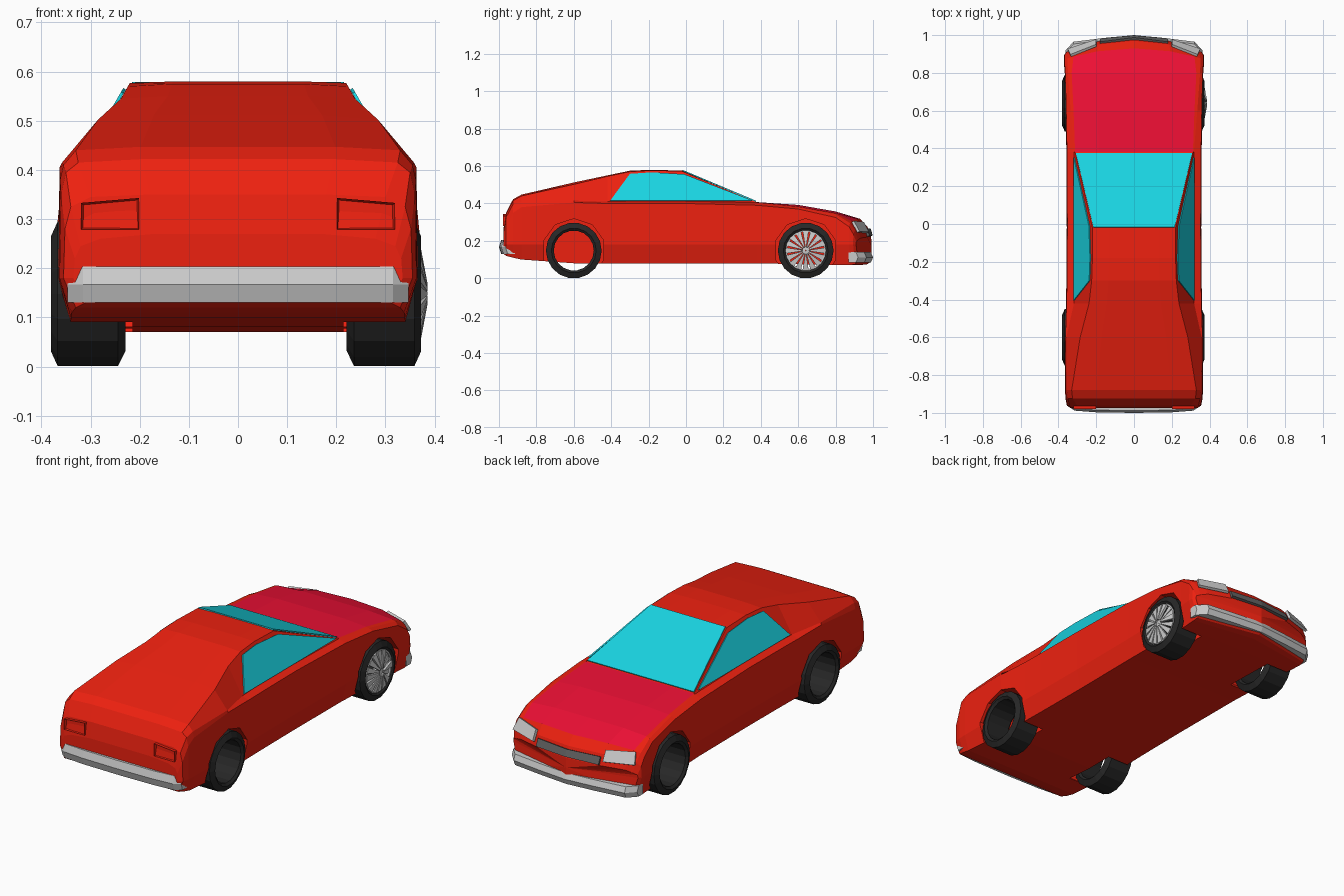
import bpy, bmesh, math
from mathutils import Matrix

if "Cube" in bpy.data.objects:
    bpy.data.objects.remove(bpy.data.objects["Cube"])


def material(name, rgb):
    m = bpy.data.materials.new(name)
    m.diffuse_color = (*rgb, 1)
    m.use_nodes = True
    m.node_tree.nodes["Principled BSDF"].inputs["Base Color"].default_value = m.diffuse_color
    return m


RED = material("red_paint", (0.85, 0.015, 0.005))
CRIMSON = material("crimson_paint", (0.85, 0.005, 0.035))
GLASS = material("glass", (0.01, 0.65, 0.75))
RUBBER = material("rubber", (0.02, 0.02, 0.02))
DARK = material("dark_grey", (0.12, 0.12, 0.12))


def make(name, verts, faces, mats=()):
    me = bpy.data.meshes.new(name)
    me.from_pydata(verts, [], faces)
    bm = bmesh.new()
    bm.from_mesh(me)
    bmesh.ops.recalc_face_normals(bm, faces=bm.faces)
    bm.to_mesh(me)
    bm.free()
    ob = bpy.data.objects.new(name, me)
    bpy.context.collection.objects.link(ob)
    for m in mats:
        me.materials.append(m)
    return ob


def panel(name, lower, upper, mat=None, mirror=False, thick=0.008):
    """Thin sheet between two matching edge lines."""
    n = len(lower)
    faces = [(i, i + 1, n + i + 1, n + i) for i in range(n - 1)]
    ob = make(name, lower + upper, faces, [mat] if mat else [])
    s = ob.modifiers.new("thickness", 'SOLIDIFY')
    s.thickness, s.offset = thick, 0
    if mirror:
        ob.modifiers.new("mirror", 'MIRROR').use_clip = False
    return ob


def rings(count, size, closed):
    """Quads joining successive closed rings of points."""
    return [(i * size + j, i * size + (j + 1) % size,
             (i + 1) % count * size + (j + 1) % size, (i + 1) % count * size + j)
            for i in range(count if closed else count - 1) for j in range(size)]


# Body: lofted half sections, mirrored
# y, bottom z, half width, shoulder z, belt x z, roof edge x z, centre z
SECTIONS = [
    (-.975, .13, .335, .22, .32, .245, .28, .26, .27),
    (-.962, .12, .355, .28, .34, .325, .30, .345, .35),
    (-.925, .11, .363, .35, .35, .395, .325, .415, .422),
    (-.88, .10, .365, .38, .355, .41, .33, .44, .447),
    (-.6, .08, .366, .405, .358, .415, .285, .502, .512),
    (-.42, .08, .36, .40, .318, .41, .238, .545, .55),
    (-.3, .08, .358, .40, .315, .412, .224, .57, .575),
    (-.18, .08, .357, .40, .315, .412, .22, .577, .58),
    (-.02, .08, .356, .40, .315, .412, .22, .572, .575),
    (.38, .08, .358, .39, .317, .404, .312, .406, .407),
    (.6, .075, .362, .37, .335, .38, .32, .383, .392),
    (.8, .07, .367, .325, .35, .342, .33, .348, .357),
    (.93, .07, .372, .275, .352, .295, .32, .305, .318),
    (.97, .075, .37, .235, .345, .255, .31, .265, .275),
    (.99, .09, .36, .195, .335, .205, .3, .215, .22),
]
verts = []
for y, zb, xm, zs, xq, zq, xr, zr, zc in SECTIONS:
    half = [(0, zb), (xm - .025, zb), (xm, .18), (xm - .003, zs), (xq, zq),
            (xr, zr), (xr * .6, zc), (0, zc)]
    ring = half + [(-x, z) for x, z in half[-2:0:-1]]
    # swept-back nose corners
    verts += [(x, y - max(0, y - .8) * .45 * (x / .37) ** 2, z) for x, z in ring]
N, R = len(SECTIONS), 14
faces = rings(N, R, False)
for start, y in ((0, -.975), ((N - 1) * R, .992)):
    verts.append((0, y, .17))
    faces += [(start + j, start + (j + 1) % R, len(verts) - 1) for j in range(R)]
body = make("body", verts, faces, [RED, CRIMSON])
for p in body.data.polygons:          # crimson bonnet
    c = p.center
    cols = [v % R for v in p.vertices]
    if .38 < c.y < .94 and all(5 <= k <= 9 for k in cols) and c.z > .3:
        p.material_index = 1

# Wheels and wheel wells
WHEELS = [("rear", -.6), ("front", .64)]
WZ = .148


def lathe(name, profile, sides, x, y, mats, side=1):
    """Spin a closed (x, radius) profile about the axle."""
    vs = [(x + side * px, y + r * math.sin(2 * math.pi * (i + .5) / sides),
           WZ + r * math.cos(2 * math.pi * (i + .5) / sides))
          for i in range(sides) for px, r in profile]
    return make(name, vs, rings(sides, len(profile), True), mats)


TYRE = [(.225, .118), (.24, .149), (.363, .149), (.376, .12), (.366, .107), (.235, .107)]
for where, y in WHEELS:
    for label, s in (("right", 1), ("left", -1)):
        lathe(f"{where}_{label}_tyre", TYRE, 18, -.004, y, [RUBBER], s)
        bm = bmesh.new()
        bmesh.ops.create_cone(bm, cap_ends=True, segments=10, radius1=.168, radius2=.168, depth=.3,
                              matrix=Matrix.Translation((s * .365, y, .15)) @
                              Matrix.Rotation(math.pi / 2, 4, 'Y') @ Matrix.Rotation(math.pi / 10, 4, 'Z'))
        me = bpy.data.meshes.new("well_cutter")
        bm.to_mesh(me)
        bm.free()
        me.materials.append(RED)
        cutter = bpy.data.objects.new("well_cutter", me)
        bpy.context.collection.objects.link(cutter)
        cutter.hide_render = True
        cutter.hide_set(True)
        b = body.modifiers.new("wheel_well", 'BOOLEAN')
        b.object, b.operation, b.solver = cutter, 'DIFFERENCE', 'EXACT'

# Spoked rim on the one wheel that carries it
lathe("wheel_rim", [(.33, .108), (.366, .108), (.366, .1), (.33, .1)], 18, 0, .64, [])
lathe("wheel_hub", [(.345, .002), (.378, .002), (.376, .022), (.345, .022)], 12, 0, .64, [])
vs, fs = [], []
for i in range(16):
    for r, x, w in ((.018, .374, .17), (.104, .358, .15)):
        for d in (-w, w):
            a = 2 * math.pi * i / 16 + d
            vs.append((x, .64 + r * math.sin(a), WZ + r * math.cos(a)))
    fs.append((4 * i, 4 * i + 1, 4 * i + 3, 4 * i + 2))
spokes = make("wheel_spokes", vs, fs)
spokes.modifiers.new("thickness", 'SOLIDIFY').thickness = .012

# Glass
panel("windscreen", [(-.308, .375, .411), (.308, .375, .411)],
      [(-.215, -.018, .576), (.215, -.018, .576)], GLASS, thick=.006)


def pane(y, z):
    return (.319 - (z - .412) * .576, y, z)


panel("side_window",
      [pane(-.405, .414), pane(-.18, .414), pane(0, .414), pane(.345, .414)],
      [pane(-.30, .557), pane(-.18, .565), pane(-.01, .555), pane(.352, .416)],
      GLASS, mirror=True, thick=.006)

# Headlights and grille
panel("headlight", [(.20, .972, .245), (.35, .922, .248)],
      [(.20, .945, .298), (.335, .892, .303)], mirror=True, thick=.014)
panel("grille", [(-.18, .976, .226), (0, .992, .226), (.18, .976, .226)],
      [(-.18, .958, .262), (0, .981, .262), (.18, .958, .262)], DARK, thick=.014)

# Tail lights: framed boxes with a recessed lens
bm = bmesh.new()
bmesh.ops.create_cube(bm, size=1, matrix=Matrix.Translation((.26, -.964, .311)) @
                      Matrix.Diagonal((.118, .03, .064, 1)))
for v in bm.verts:                    # tapered towards the outside
    if v.co.x > .26 and v.co.z > .31:
        v.co.z -= .01
bm.normal_update()
lens = [f for f in bm.faces if f.normal.y < -.9]
bmesh.ops.inset_region(bm, faces=lens, thickness=.006, depth=0)
bmesh.ops.translate(bm, verts=lens[0].verts[:], vec=(0, .012, 0))
me = bpy.data.meshes.new("tail_light")
bm.to_mesh(me)
bm.free()
me.materials.append(RED)
tail = bpy.data.objects.new("tail_light", me)
bpy.context.collection.objects.link(tail)
tail.modifiers.new("mirror", 'MIRROR')


# Bumpers: ridged strip swept across the car
def bumper(name, path, z0, z1, s):
    path = path + [(-x, y) for x, y in reversed(path) if x]
    prof = [(.05, z0), (.012, z0), (0, (z0 + z1) / 2), (.012, z1), (.05, z1)]
    vs = [(x, s * (y - d), z) for x, y in path for d, z in prof]
    n = len(prof)
    fs = rings(len(path), n, False) + [tuple(range(n)), tuple(range(len(vs) - n, len(vs)))]
    return make(name, vs, fs)


bumper("rear_bumper", [(.347, .965), (.315, .988), (.2, .997), (0, 1.0)], .13, .204, -1)
bumper("front_bumper", [(.362, .92), (.32, .965), (.16, .985), (0, 1.0)], .083, .14, 1)
